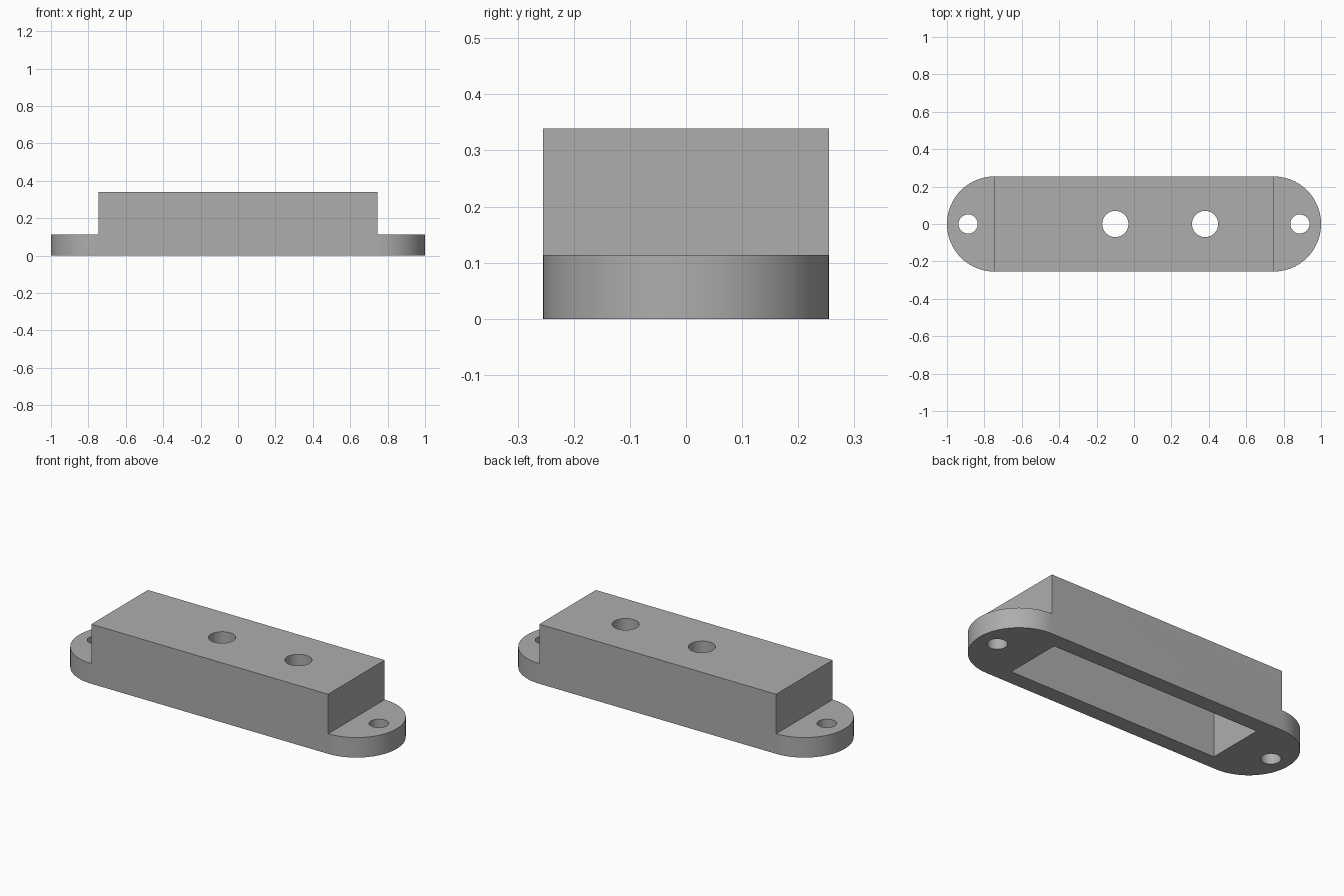
import bpy
import bmesh
from math import cos, sin, pi, radians

cube = bpy.data.objects.get("Cube")
if cube:
    bpy.data.objects.remove(cube, do_unlink=True)

RADIUS = 0.2545            # rounded ends, also half the width
BODY = 1 - RADIUS          # half length of the raised body
TOP, FLANGE, WALL = 0.339, 0.114, 0.089

grey = bpy.data.materials.new("plain grey")
grey.use_nodes = True
colour = (0.42, 0.42, 0.42, 1)
grey.diffuse_color = colour
grey.node_tree.nodes["Principled BSDF"].inputs["Base Color"].default_value = colour


def prism(name, outline, bottom, top):
    """Extrude a closed outline upwards into a solid."""
    bm = bmesh.new()
    face = bm.faces.new([bm.verts.new((x, y, bottom)) for x, y in outline])
    new = bmesh.ops.extrude_face_region(bm, geom=[face])["geom"]
    verts = [v for v in new if isinstance(v, bmesh.types.BMVert)]
    bmesh.ops.translate(bm, verts=verts, vec=(0, 0, top - bottom))
    bmesh.ops.recalc_face_normals(bm, faces=bm.faces)
    mesh = bpy.data.meshes.new(name)
    bm.to_mesh(mesh)
    bm.free()
    mesh.materials.append(grey)
    obj = bpy.data.objects.new(name, mesh)
    bpy.context.collection.objects.link(obj)
    return obj


def arc(cx, radius, start, sweep, steps):
    return [(cx + radius * cos(start + sweep * i / steps),
             radius * sin(start + sweep * i / steps)) for i in range(steps + 1)]


def rectangle(x0, x1, y):
    return [(x0, -y), (x1, -y), (x1, y), (x0, y)]


def cut(target, cutter):
    """Subtract the cutter and remove it."""
    cutter.hide_render = True
    mod = target.modifiers.new("cut", "BOOLEAN")
    mod.operation, mod.solver, mod.object = "DIFFERENCE", "EXACT", cutter
    bpy.context.view_layer.objects.active = target
    bpy.ops.object.modifier_apply(modifier=mod.name)
    bpy.data.objects.remove(cutter, do_unlink=True)


# Housing blank with rounded ends
outline = arc(BODY, RADIUS, -pi / 2, pi, 40) + arc(-BODY, RADIUS, pi / 2, pi, 40)
housing = prism("housing", outline, 0, TOP)

# Step both ends down to the mounting flanges
for x0, x1 in ((BODY, 1.2), (-1.2, -BODY)):
    cut(housing, prism("step_cutter", rectangle(x0, x1, 0.4), FLANGE, 0.5))

# Hollow underside
cut(housing, prism("cavity_cutter", rectangle(WALL - BODY, BODY - WALL, RADIUS - WALL),
                   -0.1, TOP - WALL))

# Screw holes in the flanges and the two openings in the top
for x, radius in ((-0.887, 0.051), (0.887, 0.051), (-0.1, 0.07), (0.38, 0.07)):
    cut(housing, prism("hole_cutter", arc(x, radius, 0, 2 * pi, 48)[:-1], -0.2, 0.6))

# Smooth curves, sharp corners
bpy.ops.object.select_all(action="DESELECT")
housing.select_set(True)
bpy.context.view_layer.objects.active = housing
bpy.ops.object.shade_smooth_by_angle(angle=radians(30))
